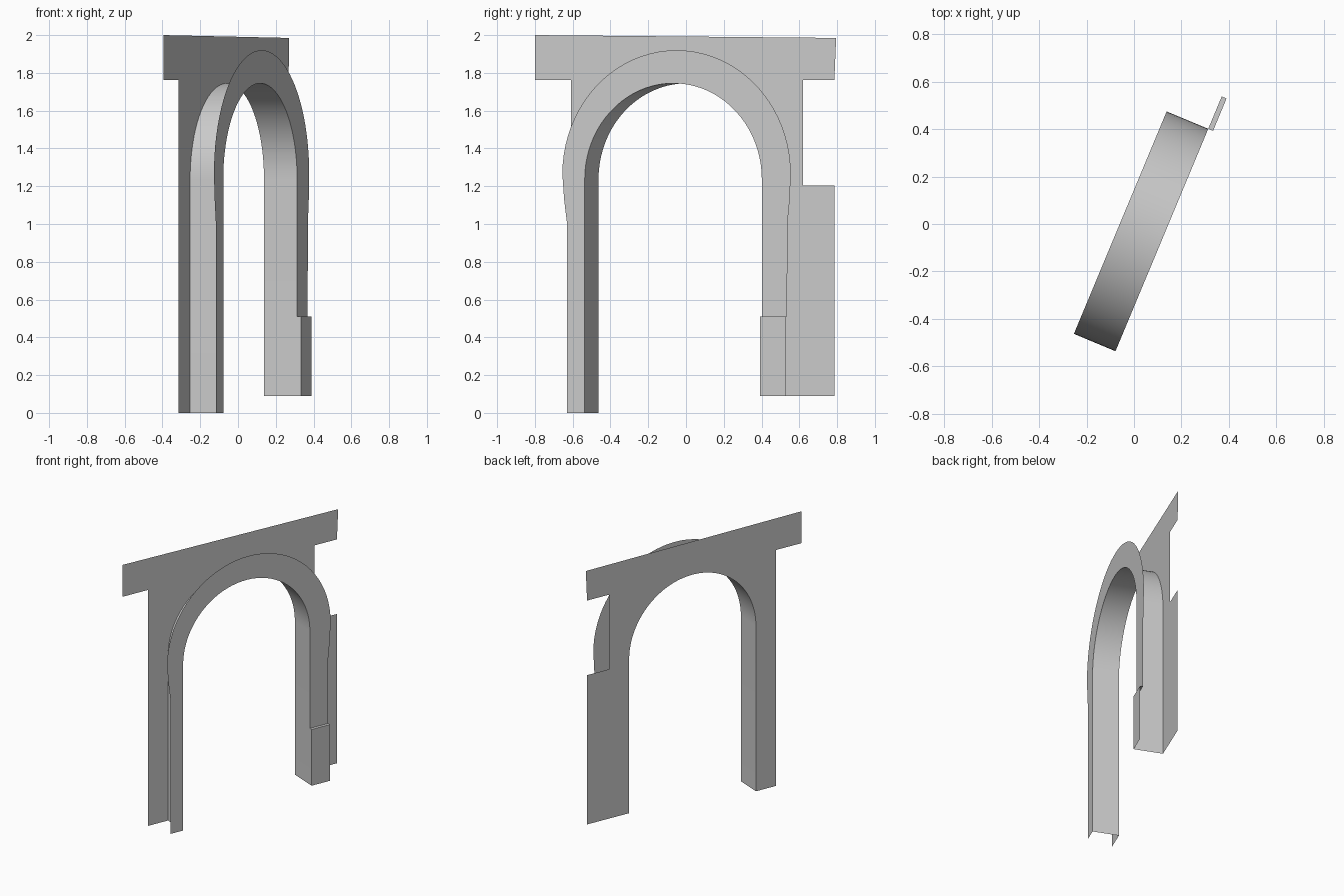
import bpy, math

cube = bpy.data.objects.get("Cube")
if cube:
    bpy.data.objects.remove(cube, do_unlink=True)

stone = bpy.data.materials.new("plain_grey")
stone.use_nodes = True
GREY = (0.6, 0.6, 0.6, 1)
stone.diffuse_color = GREY
stone.node_tree.nodes["Principled BSDF"].inputs["Base Color"].default_value = GREY

ORIGIN = (0.1175, -0.0675, 0)   # centre of the opening on the front plane
TURN = math.atan2(0.923, 0.385)  # the archway stands turned about z
DEPTH = 0.19
STEP = 0.022                     # how far the plinth stands forward
HALF, SPRING = 0.508, 1.237      # opening half width and springing height
FOOT = 0.09                      # right leg stops on a raised floor


def add_mesh(name, verts, faces, smooth=False):
    mesh = bpy.data.meshes.new(name)
    mesh.from_pydata(verts, [], faces)
    mesh.materials.append(stone)
    obj = bpy.data.objects.new(name, mesh)
    bpy.context.collection.objects.link(obj)
    obj.location = ORIGIN
    obj.rotation_euler.z = TURN
    if smooth:
        mesh.shade_smooth()
    return obj


def arc(cx, cz, r, n=40):
    """Half circle from left to right."""
    return [(cx - r * math.cos(math.pi * i / n), cz + r * math.sin(math.pi * i / n))
            for i in range(n + 1)]


def sheet(name, outline, y):
    """Flat face on a plane parallel to the front."""
    return add_mesh(name, [(u, y, z) for u, z in outline], [range(len(outline))])


def strip(name, path, y0, y1, smooth=False):
    """Surface swept from y0 to y1 along a path."""
    n = len(path)
    verts = [(u, y, z) for y in (y0, y1) for u, z in path]
    faces = [(i, i + 1, n + i + 1, n + i) for i in range(n - 1)]
    return add_mesh(name, verts, faces, smooth)


opening = arc(0, SPRING, HALF)

# Back wall with its wide lintel and stepped right side
wall = [(-HALF, 0)] + opening + [
    (HALF, FOOT), (0.845, FOOT), (0.845, 1.205), (0.666, 1.205), (0.666, 1.762),
    (0.845, 1.762), (0.855, 1.985), (-0.873, 2.0), (-0.873, 1.762),
    (-0.667, 1.762), (-0.667, 0)]
sheet("back_wall", wall, DEPTH)

# Front arch band, narrowing into its two legs
band = [(-HALF, 0)] + opening + [
    (HALF, 0.51), (0.653, 0.51), (0.655, 1.0), (0.668, 1.13)]
band += arc(0.019, 1.265, 0.655)[::-1]
band += [(-0.626, 1.13), (-0.609, 1.0), (-0.609, 0)]
sheet("front_arch_band", band, 0)

# Lining of the opening
strip("arch_lining", [(-HALF, 0)] + opening + [(HALF, FOOT)], 0, DEPTH, smooth=True)

# Plinth at the foot of the right leg
TOP, OUTER = 0.51, 0.656
sheet("plinth_front", [(HALF, FOOT), (OUTER, FOOT), (OUTER, TOP), (HALF, TOP)], -STEP)
strip("plinth_sides", [(OUTER, TOP), (HALF, TOP), (HALF, FOOT)], -STEP, 0)
